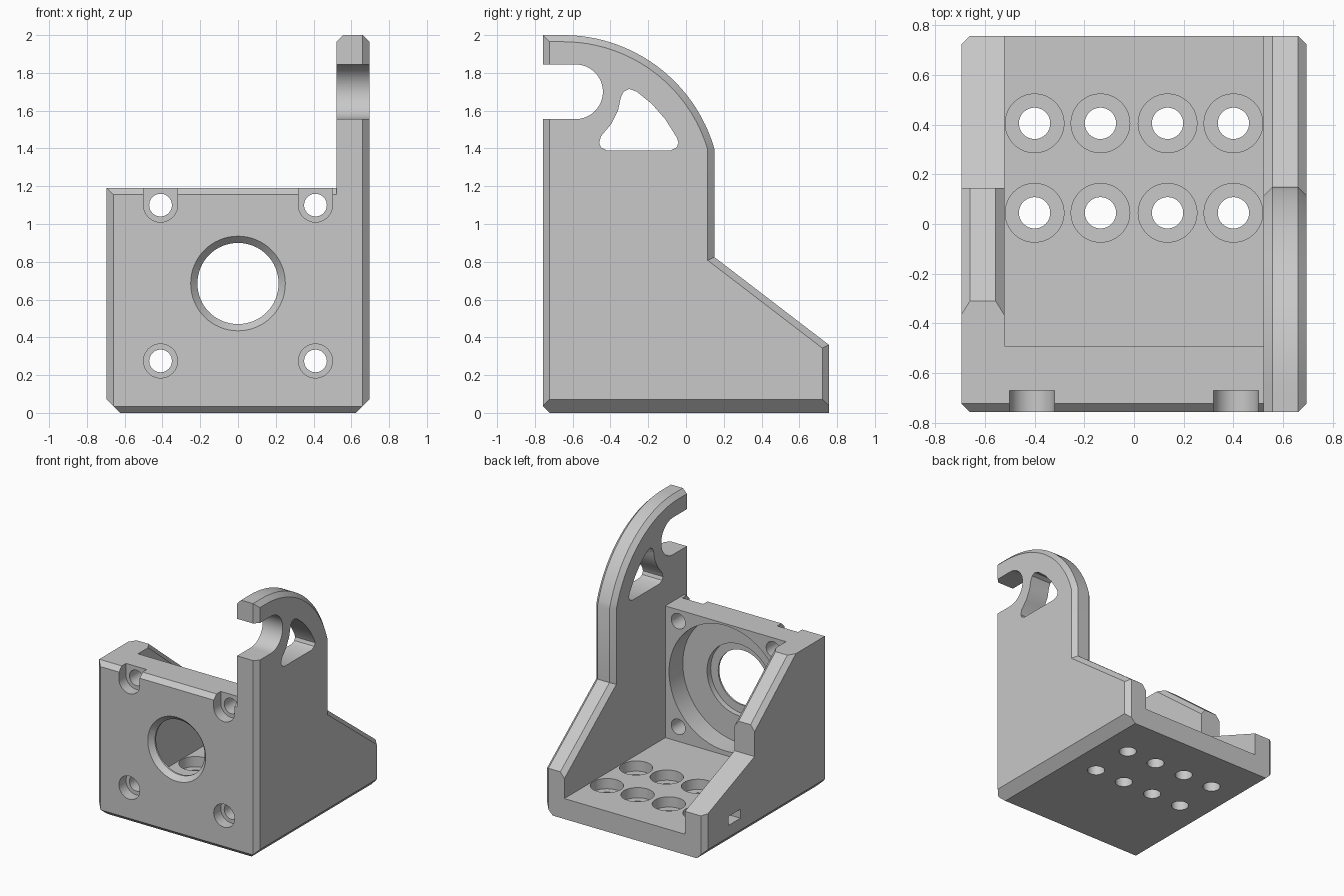
import bpy, bmesh, math
from mathutils import Matrix, Vector

old = bpy.data.objects.get("Cube")
if old:
    bpy.data.objects.remove(old, do_unlink=True)

grey = bpy.data.materials.new("light_grey")
grey.use_nodes = True
colour = (0.58, 0.58, 0.58, 1)
grey.diffuse_color = colour
grey.node_tree.nodes["Principled BSDF"].inputs["Base Color"].default_value = colour

W, D = 0.695, 0.757          # half width and half depth
INNER, BACK = 0.522, -0.49   # inner faces of the side walls and front plate
FLOOR, TOP = 0.16, 1.19
CH = 0.035                   # small chamfer


def to_object(bm, name):
    bmesh.ops.recalc_face_normals(bm, faces=bm.faces)
    mesh = bpy.data.meshes.new(name)
    bm.to_mesh(mesh)
    bm.free()
    mesh.materials.append(grey)
    ob = bpy.data.objects.new(name, mesh)
    bpy.context.scene.collection.objects.link(ob)
    return ob


def box_mesh(lo, hi):
    bm = bmesh.new()
    bmesh.ops.create_cube(bm, size=1)
    lo, hi = Vector(lo), Vector(hi)
    for v in bm.verts:
        v.co = (lo + hi) / 2 + v.co * (hi - lo)
    return bm


def extrude(points, offset):
    bm = bmesh.new()
    face = bm.faces.new([bm.verts.new(p) for p in points])
    ext = bmesh.ops.extrude_face_region(bm, geom=[face])["geom"]
    moved = [g for g in ext if isinstance(g, bmesh.types.BMVert)]
    bmesh.ops.translate(bm, vec=offset, verts=moved)
    bmesh.ops.recalc_face_normals(bm, faces=bm.faces)
    return bm


def side_prism(name, profile, x0, x1, bevel_rule=None):
    """Extrude a (y, z) outline along x, chamfering side edges picked by a rule."""
    bm = extrude([(x0, y, z) for y, z in profile], (x1 - x0, 0, 0))
    if bevel_rule:
        picked = []
        for e in bm.edges:
            a, b = e.verts[0].co, e.verts[1].co
            mid = (a + b) / 2
            if abs(a.x - b.x) < 1e-5 and bevel_rule(mid.y, mid.z):
                picked.append(e)
        bmesh.ops.bevel(bm, geom=picked, offset=CH, segments=1, affect='EDGES')
    return to_object(bm, name)


def cylinder(name, axis, centre, start, end, r1, r2=None):
    """Round cutter along y or z between two positions on that axis."""
    bm = bmesh.new()
    bmesh.ops.create_cone(bm, cap_ends=True, segments=64, radius1=r1,
                          radius2=r1 if r2 is None else r2, depth=end - start)
    mid = (start + end) / 2
    if axis == 'y':
        m = Matrix.Translation((centre[0], mid, centre[1])) @ Matrix.Rotation(-math.pi / 2, 4, 'X')
    else:
        m = Matrix.Translation((centre[0], centre[1], mid))
    bm.transform(m)
    return to_object(bm, name)


def half_circle(cx, cy, r, start):
    return [(cx + r * math.cos(t), cy + r * math.sin(t))
            for t in (start + math.pi * i / 32 for i in range(33))]


def combine(target, tool, operation):
    mod = target.modifiers.new("combine", 'BOOLEAN')
    mod.operation, mod.object, mod.solver = operation, tool, 'EXACT'
    bpy.context.view_layer.update()
    deps = bpy.context.evaluated_depsgraph_get()
    mesh = bpy.data.meshes.new_from_object(target.evaluated_get(deps))
    target.modifiers.clear()
    target.data = mesh
    bpy.data.objects.remove(tool, do_unlink=True)


# Floor plate
bracket = to_object(box_mesh((-W, -D, 0), (W - 0.05, D, FLOOR)), "motor_bracket")

# Front plate with chamfered top edge
bm = box_mesh((-W, -D, 0), (W - 0.08, BACK, TOP))
edge = [e for e in bm.edges if all(v.co.z > 1 and v.co.y < -0.7 for v in e.verts)]
bmesh.ops.bevel(bm, geom=edge, offset=CH, segments=1, affect='EDGES')
combine(bracket, to_object(bm, "front_plate"), 'UNION')

# Tall side wall with curved arm, chamfered along its outer outline
cy, cz, r = -0.65, 1.167, 0.833
end = math.atan2(1.4 - cz, 0.15 - cy)
arc = [(cy + r * math.cos(t), cz + r * math.sin(t))
       for t in (end + (math.pi / 2 - end) * i / 24 for i in range(25))]
tall = [(-D, 0), (D, 0), (D, 0.36), (0.15, 0.825)] + arc + [(-D, 2)]
combine(bracket, side_prism("tall_wall", tall, INNER, W,
                            lambda y, z: z > 0.4 and abs(y) < 0.75), 'UNION')

# Low side wall, chamfered along its slope only
low = [(-0.6, 0.05), (D, 0.05), (D, 0.34), (0.145, 0.58), (0.145, 0.82),
       (-0.31, TOP), (-0.6, TOP)]
combine(bracket, side_prism("low_wall", low, -W, -INNER,
                            lambda y, z: -0.3 < y < 0.1 and 0.85 < z < 1.15), 'UNION')

# Oversized envelope trims the chamfers on the bottom, front and back corners
bm = box_mesh((-W - 0.1, -D - 0.1, -0.1), (W + 0.1, D + 0.1, 2.1))
cuts = [((0, -D, CH), (0, -1, -1))]
for s in (-1, 1):
    cuts += [((s * W, 0, 0.072), (s, 0, -1)),
             ((s * W, CH - D, 0), (s, -1, 0)),
             ((s * W, D - CH, 0), (s, 1, 0))]
for point, normal in cuts:
    bmesh.ops.bisect_plane(bm, geom=bm.verts[:] + bm.edges[:] + bm.faces[:],
                           plane_co=point, plane_no=normal, clear_outer=True)
    bmesh.ops.holes_fill(bm, edges=[e for e in bm.edges if e.is_boundary])
combine(bracket, to_object(bm, "envelope"), 'INTERSECT')


def cut(tool):
    combine(bracket, tool, 'DIFFERENCE')


# Motor recess, boss bore and central opening
hub = (0, 0.685)
cut(cylinder("motor_recess", 'y', hub, -0.66, -0.4, 0.49))
cut(cylinder("boss_bore", 'y', hub, -0.705, -0.6, 0.28))
cut(cylinder("central_opening", 'y', hub, -0.9, -0.5, 0.215))
cut(cylinder("opening_chamfer", 'y', hub, -0.767, -0.7, 0.26, 0.197))

# Motor screw holes; the upper head pockets open upwards
for x in (-0.41, 0.41):
    for z in (0.275, 1.1):
        cut(cylinder("screw_hole", 'y', (x, z), -0.9, -0.4, 0.06))
    cut(cylinder("screw_pocket", 'y', (x, 0.275), -0.9, -0.67, 0.09))
    outline = half_circle(x, 1.1, 0.09, math.pi) + [(x + 0.09, 1.3), (x - 0.09, 1.3)]
    cut(to_object(extrude([(px, -0.9, pz) for px, pz in outline], (0, 0.23, 0)), "open_pocket"))

# Counterbored floor holes
for x in (-0.4, -0.135, 0.135, 0.4):
    for y in (0.045, 0.405):
        cut(cylinder("floor_hole", 'z', (x, y), -0.1, 0.3, 0.063))
        cut(cylinder("floor_counterbore", 'z', (x, y), 0.08, 0.19, 0.118))

# Rod notch in the arm
notch = half_circle(-0.585, 1.7, 0.145, -math.pi / 2) + [(-0.9, 1.845), (-0.9, 1.555)]
cut(side_prism("rod_notch", notch, 0.4, 0.8))

# Rounded triangular window in the arm
window = [(-0.42, 1.39), (-0.08, 1.39), (-0.05, 1.405), (-0.04, 1.43), (-0.05, 1.46),
          (-0.11, 1.555), (-0.18, 1.635), (-0.26, 1.7), (-0.3, 1.715), (-0.33, 1.7),
          (-0.345, 1.67), (-0.36, 1.6), (-0.395, 1.53), (-0.45, 1.465), (-0.46, 1.43),
          (-0.45, 1.405)]
cut(side_prism("arm_window", window, 0.4, 0.8))

# Small slot in the low wall
cut(to_object(box_mesh((-0.8, 0.32, 0.165), (-0.5, 0.47, 0.235)), "tie_slot"))

# Smooth curved surfaces, sharp edges kept
bpy.ops.object.select_all(action='DESELECT')
bracket.select_set(True)
bpy.context.view_layer.objects.active = bracket
bpy.ops.object.shade_smooth_by_angle(angle=math.radians(28))
